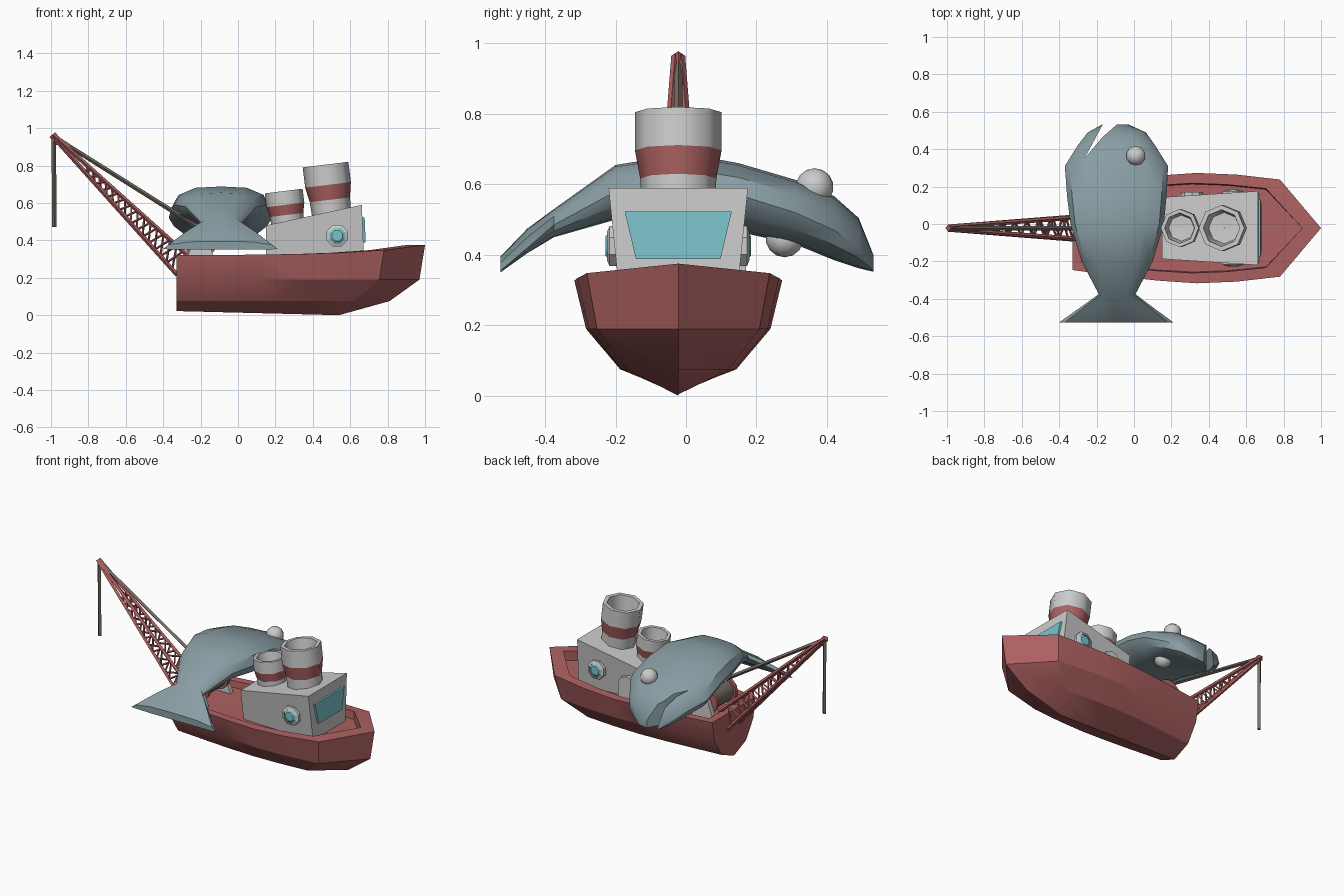
import bpy, bmesh, math
from mathutils import Vector, Matrix

if "Cube" in bpy.data.objects:
    bpy.data.objects.remove(bpy.data.objects["Cube"])

CY = -0.022  # ship centre line


def mat(name, c):
    m = bpy.data.materials.new(name)
    m.diffuse_color = (*c, 1)
    m.use_nodes = True
    m.node_tree.nodes["Principled BSDF"].inputs["Base Color"].default_value = m.diffuse_color
    return m


RED = mat("red_paint", (0.42, 0.12, 0.12))
TEAL = mat("teal_glass", (0.2, 0.55, 0.6))
FISH = mat("fish_skin", (0.25, 0.34, 0.37))
ROPE = mat("brown_rope", (0.19, 0.15, 0.12))


def finish(name, bm, m=None, smooth=None):
    bmesh.ops.remove_doubles(bm, verts=bm.verts, dist=1e-5)
    bmesh.ops.recalc_face_normals(bm, faces=bm.faces)
    me = bpy.data.meshes.new(name)
    bm.to_mesh(me)
    bm.free()
    o = bpy.data.objects.new(name, me)
    bpy.context.collection.objects.link(o)
    if m:
        me.materials.append(m)
    if smooth:
        bpy.ops.object.select_all(action='DESELECT')
        o.select_set(True)
        bpy.context.view_layer.objects.active = o
        bpy.ops.object.shade_smooth_by_angle(angle=math.radians(smooth))
    return o


def loft(name, rings, m=None, closed=True, caps=True, smooth=None):
    """Skin a list of equal-length point rings."""
    bm = bmesh.new()
    vs = [[bm.verts.new(p) for p in r] for r in rings]
    n = len(rings[0])
    for a, b in zip(vs, vs[1:]):
        for i in range(n if closed else n - 1):
            j = (i + 1) % n
            bm.faces.new((a[i], a[j], b[j], b[i]))
    if caps:
        bm.faces.new(vs[0])
        bm.faces.new(vs[-1])
    return finish(name, bm, m, smooth)


def lathe(name, prof, M, m=None, n=8, smooth=None, caps=False):
    rings = [[M @ Vector((r * math.cos(k * math.tau / n), r * math.sin(k * math.tau / n), z))
              for k in range(n)] for r, z in prof]
    return loft(name, rings, m, caps=caps, smooth=smooth)


def bar(bm, a, b, w):
    a, b = Vector(a), Vector(b)
    d = b - a
    M = Matrix.Translation((a + b) / 2) @ d.to_track_quat('Z', 'Y').to_matrix().to_4x4()
    bmesh.ops.create_cone(bm, cap_ends=True, segments=4, radius1=w, radius2=w, depth=d.length, matrix=M)


# Hull: longitudinal lines, each with its own bow end
T = [0, .2, .34, .5, .66, .835, 1]
F = [.76, .88, .95, 1, .97, .88, 0]
RISE = [0, 0, .002, .005, .012, .026, .053]


def line(xs, xe, hw, z, k, rise=1.0):
    return (xs + (xe - xs) * T[k], hw * F[k], z + RISE[k] * rise)


def hull_half(k):
    keel = line(-.33, .54, 0, .022 * (1 - T[k]), k, 0)
    return [keel, line(-.33, .81, .165, .075, k, 0), line(-.33, .97, .262, .19, k, 0),
            line(-.33, 1.0, .295, .322, k), line(-.28, .9, .24, .322, k), line(-.28, .9, .235, .28, k, .6)]


rings = []
for k in range(7):
    h = hull_half(k)
    rings.append([(x, CY + y, z) for x, y, z in h] + [(x, CY - y, z) for x, y, z in reversed(h)])
loft("hull", rings, RED, closed=False, caps=False, smooth=25)
h = hull_half(0)
bm = bmesh.new()  # transom, its rim and its inner wall
outer = [bm.verts.new((x, CY + s * y, z)) for s, q in ((1, h[:4]), (-1, h[3:0:-1])) for x, y, z in q]
bm.faces.new(outer)
for a, b in ((3, 4), (4, 5)):
    bm.faces.new([bm.verts.new((h[i][0], CY + s * h[i][1], h[i][2])) for i, s in ((a, 1), (b, 1), (b, -1), (a, -1))])
finish("transom", bm, RED)
deck = [hull_half(k)[5] for k in range(7)]
loft("deck", [[(x, CY + y, z), (x, CY - y, z)] for x, y, z in deck], closed=False, caps=False)

# Cabin with sloped roof
loft("cabin", [[(x, CY + s * w, z) for x, w, s, z in
                ((.15, wb, -1, z0), (xf, wf, -1, z1), (xf, wf, 1, z1), (.15, wb, 1, z0))]
               for xf, wf, wb, z0, z1 in ((.675, .165, .135, .27, .27), (.662, .198, .165, .48, .59))])
loft("front_window", [[(x, CY - .12, .388), (x, CY + .12, .388), (x - .006, CY + .152, .523), (x - .006, CY - .152, .523)]
                      for x in (.66, .683)], TEAL)

# Portholes on both sides
for s, side in ((-1, "front"), (1, "rear")):
    M = Matrix.Translation((.53, CY + s * .15, .425)) @ Matrix.Rotation(-s * math.pi / 2, 4, 'X') @ Matrix.Rotation(math.pi / 8, 4, 'Z')
    lathe("porthole_ring_" + side, [(.062, 0), (.062, .045), (.044, .052), (.044, .03)], M)
    lathe("porthole_glass_" + side, [(.046, .03), (.044, .046), (.03, .056)], M, TEAL, caps=True)

# Arched door on the rear side
arch = [(.25, .27), (.37, .27), (.37, .39), (.35, .425), (.31, .438), (.27, .425), (.25, .39)]
loft("cabin_door", [[(x, CY + y, z) for x, z in arch] for y in (.13, .192)])

# Funnels: tapered base, red band, open grey top
for name, x, z, R, H in (("large_funnel", .503, .52, .123, .287), ("small_funnel", .268, .47, .102, .195)):
    M = Matrix.Translation((x, CY, z)) @ Matrix.Rotation(math.radians(-7), 4, 'Y')
    lathe(name + "_base", [(R * .84, -.03), (R * .88, H * .34)], M, smooth=50)
    lathe(name + "_band", [(R * .88, H * .34), (R * 1.0, H * .62)], M, RED, smooth=50)
    lathe(name + "_top", [(R * 1.0, H * .62), (R, H), (R * .8, H), (R * .68, H * .6), (.001, H * .58)], M, smooth=50)

# Fish draped over the deck: y, centre x, half width, top z, side z, bottom z
S = [(-.527, -.095, .307, .395, .354, .35), (-.45, -.093, .2, .475, .42, .405), (-.375, -.09, .098, .53, .485, .45),
     (-.2, -.09, .19, .655, .58, .5), (0, -.09, .25, .688, .59, .48), (.15, -.092, .266, .66, .57, .465),
     (.31, -.094, .276, .613, .52, .43), (.42, -.094, .207, .567, .47, .385),
     (.49, -.092, .155, .505, .42, .362), (.532, -.1, .07, .4, .36, .352)]
rings = []
for y, x, w, zt, zm, zb in S:
    q = [(1, zm), (.9, zm + (zt - zm) * .55), (.55, zm + (zt - zm) * .93), (0, zt)]
    b = [(0, zb), (.55, zm + (zb - zm) * .93), (.9, zm + (zb - zm) * .5)]
    rings.append([(x + w * u, y, z) for u, z in q] + [(x - w * u, y, z) for u, z in q[2::-1]]
                 + [(x - w * u, y, z) for u, z in b[:0:-1]] + [(x + w * u, y, z) for u, z in b])
fish = loft("fish_body", rings, FISH, smooth=40)

# Mouth notch
notch = [(-.265, .35), (-.168, .465), (-.014, .6), (-.163, .6), (-.163, .54)]
cut = loft("mouth_cutter", [[(x, y, z) for x, y in notch] for z in (.2, .8)])
cut.hide_render = True
cut.hide_viewport = True
mod = fish.modifiers.new("mouth", 'BOOLEAN')
mod.operation = 'DIFFERENCE'
mod.solver = 'EXACT'
mod.object = cut

# Fish eyes, one on each flank
for name, p in (("fish_eye_upper", (.01, .365, .592)), ("fish_eye_lower", (.01, .28, .447))):
    bm = bmesh.new()
    bmesh.ops.create_uvsphere(bm, u_segments=10, v_segments=7, radius=.054, matrix=Matrix.Translation(p))
    finish(name, bm, smooth=60)

# Lattice crane boom: four chords with zigzag bracing
TIP = Vector((-.985, CY, .955))


def chord(i, t):
    foot = Vector((-.325 if i in (0, 1) else -.265, CY + (.06 if i in (0, 3) else -.06), .215 if i in (0, 1) else .315))
    tip = TIP + Vector((0, .008 if i in (0, 3) else -.008, -.004 if i in (0, 1) else .006))
    return foot.lerp(tip, t)


bm = bmesh.new()
for i in range(4):
    bar(bm, chord(i, 0), chord(i, 1), .012)
    j = (i + 1) % 4
    n = 15
    for k in range(n):
        a, b = .04 + .72 * k / n, .04 + .72 * (k + 1) / n
        bar(bm, chord(i if k % 2 else j, a), chord(j if k % 2 else i, b), .006)
bar(bm, TIP - Vector((.008, .0, -.01)), TIP + Vector((.03, 0, -.034)), .02)
finish("crane_boom", bm, RED)

# Crane cables
bm = bmesh.new()
bar(bm, TIP, (-.982, CY, .472), .012)
bar(bm, TIP, (-.2, CY, .462), .012)
finish("crane_cables", bm, ROPE)

# Winch drum with red flanges and grey feet
M = Matrix.Translation((-.2, CY, .385)) @ Matrix.Rotation(math.pi / 2, 4, 'X')
lathe("winch_drum", [(.07, -.1), (.07, .1)], M, ROPE, n=12, caps=True, smooth=40)
for s, side in ((-1, "front"), (1, "rear")):
    lathe("winch_flange_" + side, [(.085, s * .085), (.085, s * .108)], M, RED, n=12, caps=True, smooth=40)
    loft("winch_foot_" + side, [[(-.2 + dx, CY + s * y, z) for dx, z in ((-.085, .275), (.085, .275), (.035, .41), (-.035, .41))]
                                for y in (.11, .14)])
